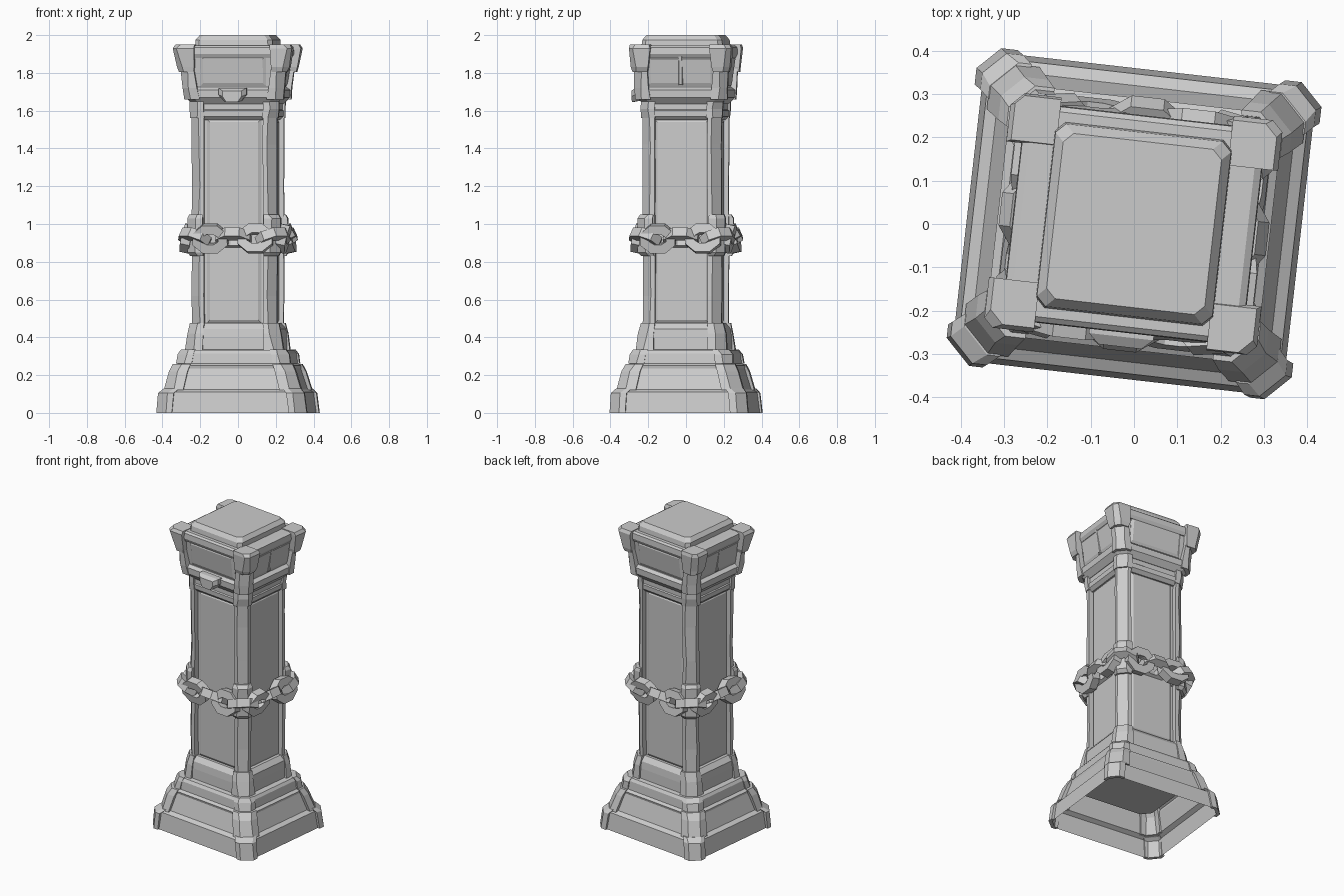
import bpy, bmesh, math, random
from mathutils import Matrix, Vector

random.seed(4)
if "Cube" in bpy.data.objects:
    bpy.data.objects.remove(bpy.data.objects["Cube"])

stone = bpy.data.materials.new("grey stone")
stone.use_nodes = True
GREY = (0.6, 0.6, 0.6, 1)
stone.diffuse_color = GREY
stone.node_tree.nodes["Principled BSDF"].inputs["Base Color"].default_value = GREY

TWIST = Matrix.Rotation(math.radians(-6.5), 4, 'Z')  # the whole pillar stands slightly turned
SIGNS = [(1, 1), (-1, 1), (-1, -1), (1, -1)]


def finish(name, bm):
    bmesh.ops.recalc_face_normals(bm, faces=bm.faces)
    bm.transform(TWIST)
    mesh = bpy.data.meshes.new(name)
    bm.to_mesh(mesh)
    bm.free()
    mesh.materials.append(stone)
    obj = bpy.data.objects.new(name, mesh)
    bpy.context.collection.objects.link(obj)
    return obj


def skin(bm, rings, bottom=True, top=True):
    loops = [[bm.verts.new(p) for p in ring] for ring in rings]
    for a, b in zip(loops, loops[1:]):
        for i in range(len(a)):
            j = (i + 1) % len(a)
            bm.faces.new((a[i], a[j], b[j], b[i]))
    if bottom:
        bm.faces.new(loops[0][::-1])
    if top:
        bm.faces.new(loops[-1])


def tier(name, levels, chamfer=0.03, bottom=True, top=True):
    """Stacked rectangles with cut corners; a level is (z, half x, half y)."""
    rings = []
    for z, x, y in levels:
        quarter = [(x, y - chamfer), (x - chamfer, y)]
        ring = []
        for k, (sx, sy) in enumerate(SIGNS):
            pts = quarter if k % 2 == 0 else quarter[::-1]
            ring += [(sx * px, sy * py, z) for px, py in pts]
        rings.append(ring)
    bm = bmesh.new()
    skin(bm, rings, bottom, top)
    return finish(name, bm)


def corner_blocks(name, levels, chamfer=0.04, rough=0.003, wrap=0):
    """One worn block per corner; a level is (z, outer x, outer y, size).
    With wrap set, the block is a thin shell of that thickness around the corner."""
    bm = bmesh.new()
    for sx, sy in SIGNS:
        rings = []
        for z, x, y, s in levels:
            c = chamfer + random.uniform(-2, 2) * rough
            x += random.uniform(-rough, rough)
            y += random.uniform(-rough, rough)
            pts = [(x, y - s), (x, y - c), (x - c, y), (x - s, y)]
            if wrap:
                w = wrap
                pts += [(x - s, y - w), (x - c - w / 2, y - w),
                        (x - w, y - c - w / 2), (x - w, y - s)]
            else:
                pts.append((x - s, y - s))
            rings.append([(sx * px, sy * py, z) for px, py in pts])
        skin(bm, rings)
    return finish(name, bm)


def side_panels(name, half, z0, z1, depth0, depth1, rim=0.02, lift=0.012, sides=range(4)):
    """A raised bevelled slab on each side; depth is wall distance for (x, y) walls."""
    bm = bmesh.new()
    for k in sides:
        turn = Matrix.Rotation(k * math.pi / 2, 4, 'Z')
        d0, d1 = depth0[k % 2], depth1[k % 2]
        rings = []
        for inset, out in ((0, -0.01), (0, 0), (rim, lift)):
            w = half - inset
            rings.append([turn @ Vector(p) for p in (
                (d0 + out, -w, z0 + inset), (d0 + out, w, z0 + inset),
                (d1 + out, w, z1 - inset), (d1 + out, -w, z1 - inset))])
        skin(bm, rings)
    return finish(name, bm)


# Base: hollow skirt, sloped wall and steps
tier("base_skirt", [(0, .385, .358), (.11, .372, .345), (.125, .345, .318),
                    (.235, .312, .286), (.25, .315, .29), (.262, .295, .27)], .05, False, False)
corner_blocks("base_feet", [(0, .402, .37, .09), (.105, .39, .36, .09),
                            (.13, .365, .338, .09)], .055, wrap=.02)
corner_blocks("base_wall_corners", [(.12, .366, .338, .11), (.22, .338, .31, .105),
                                    (.26, .318, .292, .10)], .055, wrap=.03)
tier("base_step", [(.255, .297, .272), (.315, .291, .267), (.332, .28, .255),
                   (.336, .245, .228)], .05, False, False)
corner_blocks("step_corners", [(.262, .306, .281, .09), (.31, .298, .274, .09),
                               (.335, .282, .258, .08)], .05, wrap=.05)
tier("shaft_footing", [(.2, .25, .232), (.40, .243, .225), (.445, .24, .22),
                       (.475, .215, .195)], .05)
corner_blocks("footing_corners", [(.33, .262, .243, .10), (.42, .25, .232, .09),
                                  (.475, .235, .218, .08)], .05)

# Shaft: recessed core, raised panels and four corner pilasters
tier("shaft_core", [(.45, .194, .178), (1.6, .194, .178)], .03)
side_panels("shaft_panels", .145, .475, 1.555, (.194, .178), (.194, .178), .016, .01)
heights = [.46, .62, .83, 1.05, 1.2, 1.42, 1.56]
corner_blocks("pilasters", [(z, .227, .21, .07) for z in heights], .045, .002)

# Collar below the capital
tier("collar", [(1.55, .207, .19), (1.57, .226, .21), (1.60, .228, .212), (1.605, .222, .205),
                (1.655, .222, .205)], .045)
corner_blocks("collar_corners", [(1.56, .233, .216, .08), (1.61, .236, .218, .08),
                                 (1.66, .238, .22, .08)], .045)

# Capital: lip, flared bowl, brackets and cap
tier("capital_lip", [(1.635, .225, .208), (1.67, .257, .238), (1.71, .26, .24),
                     (1.725, .238, .22)], .045)
tier("capital_bowl", [(1.70, .232, .212), (1.90, .262, .237)], .04)
side_panels("capital_panels", .175, 1.73, 1.89, (.238, .219), (.261, .237), .016, .008)
side_panels("capital_ribs", .012, 1.735, 1.89, (.244, .225), (.266, .242), .004, .006, (0, 2))
corner_blocks("capital_posts", [(1.66, .264, .244, .085), (1.72, .268, .248, .08),
                                (1.83, .282, .25, .075)], .04)
tier("capital_slab", [(1.88, .268, .242), (1.90, .28, .252), (1.935, .278, .25),
                      (1.945, .262, .238)], .04)
corner_blocks("capital_brackets", [(1.805, .288, .256, .08), (1.83, .298, .262, .095),
                                   (1.93, .316, .272, .115), (1.95, .306, .266, .105)], .026)
tier("cap", [(1.935, .206, .217), (1.975, .204, .212), (2.0, .184, .192)], .022)

# Knob on the front of the lip
bm = bmesh.new()
rings = []
for y, w, top, low in ((-.23, .075, 1.72, 1.65), (-.262, .075, 1.72, 1.65), (-.285, .05, 1.705, 1.645)):
    rings.append([(-w, y, top), (w, y, top), (w, y, (top + low) / 2),
                  (w * .6, y, low), (-w * .6, y, low), (-w, y, (top + low) / 2)])
skin(bm, rings)
finish("front_knob", bm)

# Blocks that hold the chain on each pilaster
corner_blocks("chain_blocks", [(.83, .236, .22, .075), (.85, .25, .233, .085),
                               (1.03, .25, .233, .085), (1.05, .238, .222, .075)], .045)


def add_link(bm, place, length=.1, height=.082, tube=.026):
    """A chunky oval ring with eight segments and a four-sided section."""
    grid = []
    for i in range(8):
        a = (i + .5) * math.pi / 4
        row = []
        for k in range(4):
            b = (k + .5) * math.pi / 2
            r = 1.41 * tube * math.cos(b)
            p = Vector(((length - tube + r) * math.cos(a), 1.41 * tube * math.sin(b),
                        (height - tube + r) * math.sin(a)))
            row.append(bm.verts.new(place @ p))
        grid.append(row)
    for i in range(8):
        a, b = grid[i], grid[(i + 1) % 8]
        for k in range(4):
            m = (k + 1) % 4
            bm.faces.new((a[k], b[k], b[m], a[m]))


# Chain: upright links beside flat ones, wrapping the four corners
bm = bmesh.new()
PX, PY, CHAIN_Z = .25, .234, .922
for k in range(4):
    side = k * math.pi / 2
    out = PX if k % 2 == 0 else PY
    along = PY if k % 2 == 0 else PX
    normal = Vector((math.cos(side), math.sin(side), 0))
    tangent = Vector((-math.sin(side), math.cos(side), 0))
    stops = [(-.12, .004, 0, 12), (0, -.018, 0, 60), (.12, .004, 0, -12),
             (along - .042, -.042, 45, 60)]
    for slide, push, turn, roll in stops:
        pos = normal * (out + push) + tangent * slide + Vector((0, 0, CHAIN_Z))
        spin = Matrix.Rotation(side + math.pi / 2 + math.radians(turn), 4, 'Z')
        tilt = Matrix.Rotation(math.radians(roll), 4, 'X')
        add_link(bm, Matrix.Translation(pos) @ spin @ tilt)
finish("chain", bm)
